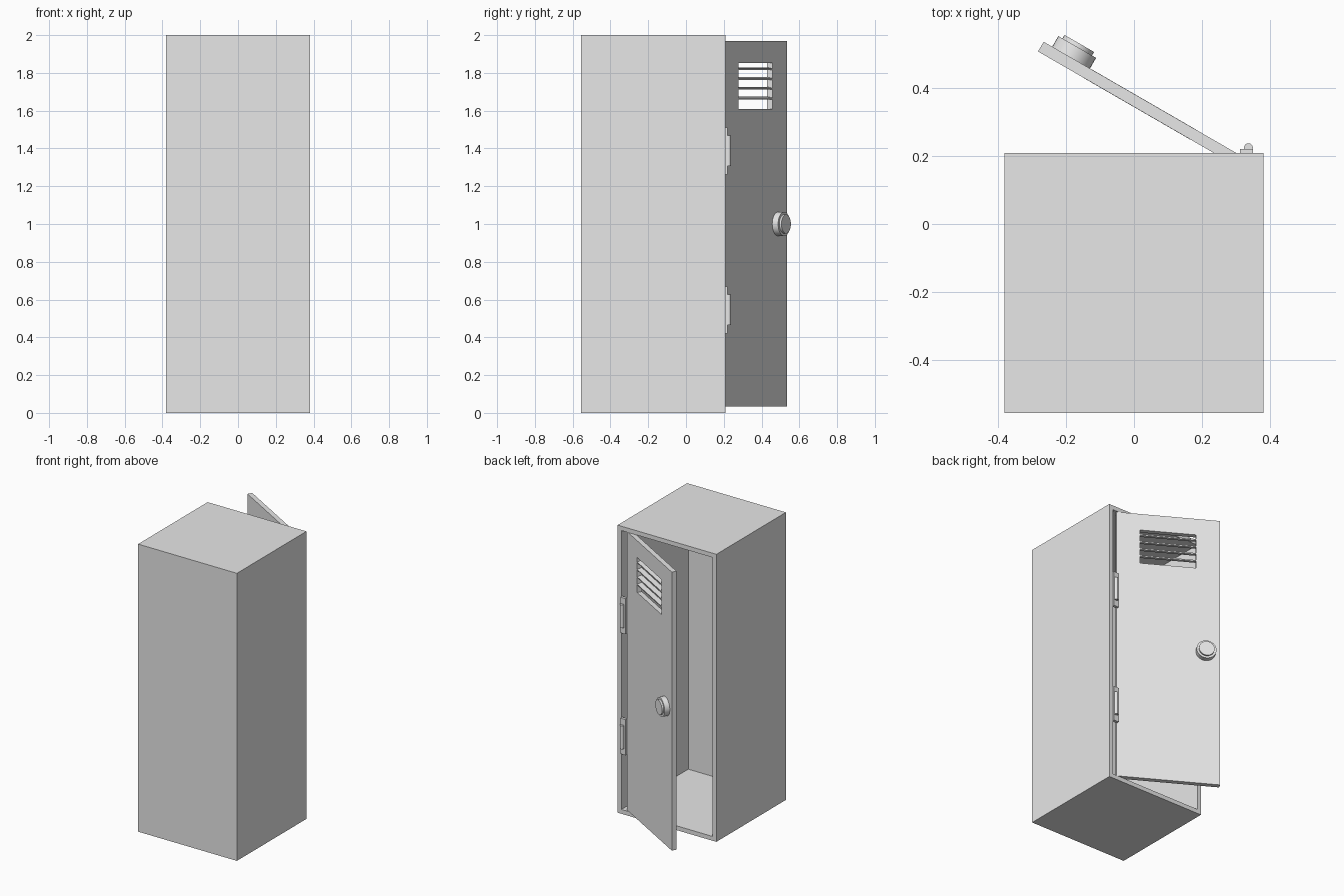
import bpy, bmesh, math
from mathutils import Matrix, Vector

if "Cube" in bpy.data.objects:
    bpy.data.objects.remove(bpy.data.objects["Cube"])

metal = bpy.data.materials.new("light grey metal")
metal.diffuse_color = (0.8, 0.8, 0.8, 1)
metal.use_nodes = True
metal.node_tree.nodes["Principled BSDF"].inputs["Base Color"].default_value = metal.diffuse_color

# Door frame: local +x runs towards the hinge, local +y points outwards
DOOR = Matrix.Translation((0.315, 0.2, 0)) @ Matrix.Rotation(math.radians(-30), 4, 'Z')
DOOR_W, DOOR_T = 0.67, 0.033
WALL = 0.03


def finish(name, bm, matrix=Matrix(), smooth=False):
    bmesh.ops.recalc_face_normals(bm, faces=bm.faces)
    mesh = bpy.data.meshes.new(name)
    bm.to_mesh(mesh)
    bm.free()
    mesh.materials.append(metal)
    ob = bpy.data.objects.new(name, mesh)
    bpy.context.collection.objects.link(ob)
    ob.matrix_world = matrix
    if smooth:
        bpy.ops.object.select_all(action='DESELECT')
        ob.select_set(True)
        bpy.context.view_layer.objects.active = ob
        bpy.ops.object.shade_smooth_by_angle(angle=math.radians(35))
    return ob


def box_bm(lo, hi):
    lo, hi = Vector(lo), Vector(hi)
    bm = bmesh.new()
    size = Matrix.Diagonal((*(hi - lo), 1))
    bmesh.ops.create_cube(bm, size=1, matrix=Matrix.Translation((lo + hi) / 2) @ size)
    return bm


def cylinder(name, radius, length, matrix, segments=32):
    # cylinder starting at the matrix origin, running along its local z
    bm = bmesh.new()
    bmesh.ops.create_cone(bm, cap_ends=True, segments=segments, radius1=radius,
                          radius2=radius, depth=length,
                          matrix=Matrix.Translation((0, 0, length / 2)))
    return finish(name, bm, matrix, smooth=True)


# Cabinet: a box hollowed out from its +y side
bm = box_bm((-0.38, -0.555, 0), (0.38, 0.209, 2))
bm.normal_update()
mouth = max(bm.faces, key=lambda f: f.normal.y)
bmesh.ops.inset_region(bm, faces=[mouth], thickness=WALL, use_even_offset=True)
hollow = bmesh.ops.extrude_face_region(bm, geom=[mouth])["geom"]
bmesh.ops.translate(bm, vec=(0, -(0.764 - WALL), 0),
                    verts=[g for g in hollow if isinstance(g, bmesh.types.BMVert)])
if mouth.is_valid:
    bmesh.ops.delete(bm, geom=[mouth], context='FACES_ONLY')
finish("cabinet", bm)

# Door: rectangular ring around the vent opening, extruded to thickness
VX0, VX1, VZ0, VZ1 = -DOOR_W / 2 - 0.181, -DOOR_W / 2 + 0.181, 1.61, 1.853
bm = bmesh.new()


def rect(x0, x1, z0, z1):
    return [bm.verts.new((x, 0, z)) for x, z in ((x0, z0), (x1, z0), (x1, z1), (x0, z1))]


outer, inner = rect(-DOOR_W, 0, 0.033, 1.97), rect(VX0, VX1, VZ0, VZ1)
for i in range(4):
    j = (i + 1) % 4
    bm.faces.new((outer[i], outer[j], inner[j], inner[i]))
back = bmesh.ops.extrude_face_region(bm, geom=bm.faces[:], use_keep_orig=True)["geom"]
bmesh.ops.translate(bm, vec=(0, -DOOR_T, 0),
                    verts=[g for g in back if isinstance(g, bmesh.types.BMVert)])
finish("door", bm, DOOR)

# Vent slats, tilted down towards the outside
for i in range(4):
    bm = box_bm((VX0, -0.0165, -0.004), (VX1, 0.0165, 0.004))
    place = Matrix.Translation((0, -DOOR_T / 2, 1.822 - 0.0515 * i))
    finish(f"vent_slat_{i + 1}", bm, DOOR @ place @ Matrix.Rotation(math.radians(-12), 4, 'X'))

# Round two-step knob
knob = DOOR @ Matrix.Translation((-DOOR_W + 0.093, 0, 1.0)) @ Matrix.Rotation(math.radians(-90), 4, 'X')
cylinder("knob_base", 0.064, 0.036, knob)
cylinder("knob_cap", 0.05, 0.048, knob)

# Hinges: flat leaf with a pin barrel
for name, z in (("lower", 0.545), ("upper", 1.387)):
    finish(f"{name}_hinge_leaf", box_bm((0.311, 0.2, z - 0.124), (0.35, 0.22, z + 0.124)))
    cylinder(f"{name}_hinge_barrel", 0.013, 0.162,
             Matrix.Translation((0.336, 0.224, z - 0.081)), segments=16)
